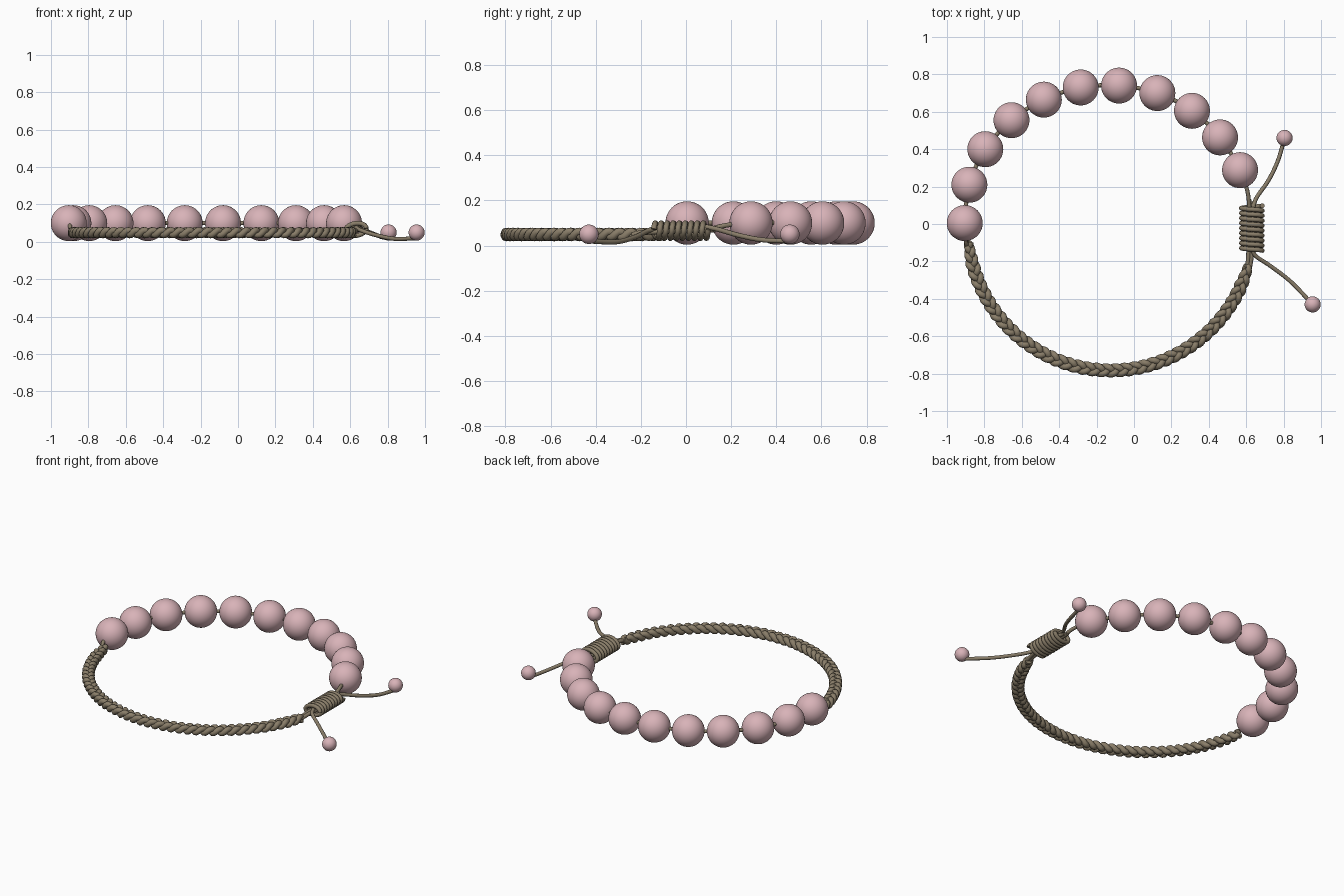
import bpy, math
from mathutils import Vector

if "Cube" in bpy.data.objects:
    bpy.data.objects.remove(bpy.data.objects["Cube"])


def material(name, rgb):
    m = bpy.data.materials.new(name)
    m.diffuse_color = (*rgb, 1)
    m.use_nodes = True
    m.node_tree.nodes["Principled BSDF"].inputs["Base Color"].default_value = m.diffuse_color
    return m


PINK = material("dusty_pink", (0.69, 0.45, 0.48))
BROWN = material("olive_brown", (0.25, 0.205, 0.14))
CX, CY, R = -0.125, -0.02, 0.763     # loop centre and radius


def bead(name, pos, r):
    bpy.ops.mesh.primitive_uv_sphere_add(segments=40, ring_count=24, radius=r, location=pos)
    o = bpy.context.object
    o.name = name
    o.data.materials.append(PINK)
    bpy.ops.object.shade_smooth()


def cord(name, paths, r):
    """Round cord swept along one or more point lists."""
    c = bpy.data.curves.new(name, 'CURVE')
    c.dimensions = '3D'
    c.bevel_depth = r
    c.bevel_resolution = 3
    c.use_fill_caps = True
    for pts in paths:
        s = c.splines.new('POLY')
        s.points.add(len(pts) - 1)
        for p, q in zip(s.points, pts):
            p.co = (*q, 1)
    c.materials.append(BROWN)
    o = bpy.data.objects.new(name, c)
    bpy.context.collection.objects.link(o)
    bpy.ops.object.select_all(action='DESELECT')
    o.select_set(True)
    bpy.context.view_layer.objects.active = o
    bpy.ops.object.convert(target='MESH')
    bpy.ops.object.shade_smooth_by_angle(angle=math.radians(60))


def smooth_path(pts, n=8):
    """Catmull-Rom path through the points."""
    p = [Vector(q) for q in pts]
    p = [2 * p[0] - p[1]] + p + [2 * p[-1] - p[-2]]
    out = []
    for i in range(1, len(p) - 2):
        a, b, c, d = p[i - 1:i + 3]
        for k in range(n):
            t = k / n
            out.append(0.5 * (2 * b + (c - a) * t + (2 * a - 5 * b + 4 * c - d) * t * t
                              + (3 * b - a - 3 * c + d) * t ** 3))
    return out + [p[-2]]


# Large beads along the back of the loop
BEADS = [(-0.905, 0.005), (-0.88, 0.21), (-0.795, 0.4), (-0.655, 0.555), (-0.482, 0.665),
         (-0.285, 0.73), (-0.08, 0.74), (0.125, 0.70), (0.31, 0.605), (0.46, 0.463),
         (0.567, 0.288)]
for i, (x, y) in enumerate(BEADS):
    bead(f"large_bead_{i + 1}", (x, y, 0.1), 0.096)

# Thread through the beads, dropping to the braid and the knot
thread = [(-0.893, -0.12, 0.06), (-0.9, -0.08, 0.09)]
thread += [(x, y, 0.1) for x, y in BEADS]
thread += [(0.605, 0.18, 0.09), (0.617, 0.1, 0.07)]
cord("bead_thread", [smooth_path(thread)], 0.011)

# Three-strand flat braid along the front of the loop
A0, A1, TURNS, STEPS = math.radians(186), math.radians(344.5), 14, 18
strands = []
for s in range(3):
    pts = []
    for i in range(TURNS * STEPS + 1):
        u = i / (TURNS * STEPS)
        a = A0 + (A1 - A0) * u
        t = -math.tau * (TURNS * u + s / 3)
        taper = min(1, 0.4 + 12 * min(u, 1 - u))
        rad = R + 0.021 * taper * math.sin(t)
        pts.append((CX + rad * math.cos(a), CY + rad * math.sin(a),
                    0.049 + 0.013 * math.sin(2 * t)))
    strands.append(pts)
cord("braid", strands, 0.0175)

# Straight cords running from the braid through the knot
cord("knot_core", [
    smooth_path([(0.605, -0.24, 0.05), (0.612, -0.16, 0.06), (0.615, 0.0, 0.065), (0.617, 0.13, 0.07)]),
    smooth_path([(0.618, -0.24, 0.05), (0.63, -0.16, 0.06), (0.645, 0.0, 0.065), (0.635, 0.12, 0.07)]),
], 0.012)

# Sliding knot: cord wound around the core
coil = []
COILS, SEG = 9, 24
for i in range(COILS * SEG + 1):
    u = i / (COILS * SEG)
    a = math.tau * COILS * u
    coil.append((0.63 + 0.056 * math.cos(a), -0.142 + 0.24 * u,
                 0.066 + 0.033 * math.sin(a) + 0.006 * math.cos(a)))
cord("sliding_knot", [coil], 0.0125)

# Loose tails with small end beads
cord("cord_tails", [
    smooth_path([(0.635, 0.08, 0.085), (0.655, 0.14, 0.072), (0.72, 0.235, 0.045),
                 (0.77, 0.34, 0.025), (0.805, 0.46, 0.02)]),
    smooth_path([(0.63, -0.12, 0.08), (0.65, -0.17, 0.065), (0.73, -0.225, 0.038),
                 (0.84, -0.31, 0.016), (0.955, -0.43, 0.02)]),
], 0.011)
bead("back_tail_bead", (0.805, 0.46, 0.05), 0.043)
bead("front_tail_bead", (0.955, -0.43, 0.05), 0.043)
